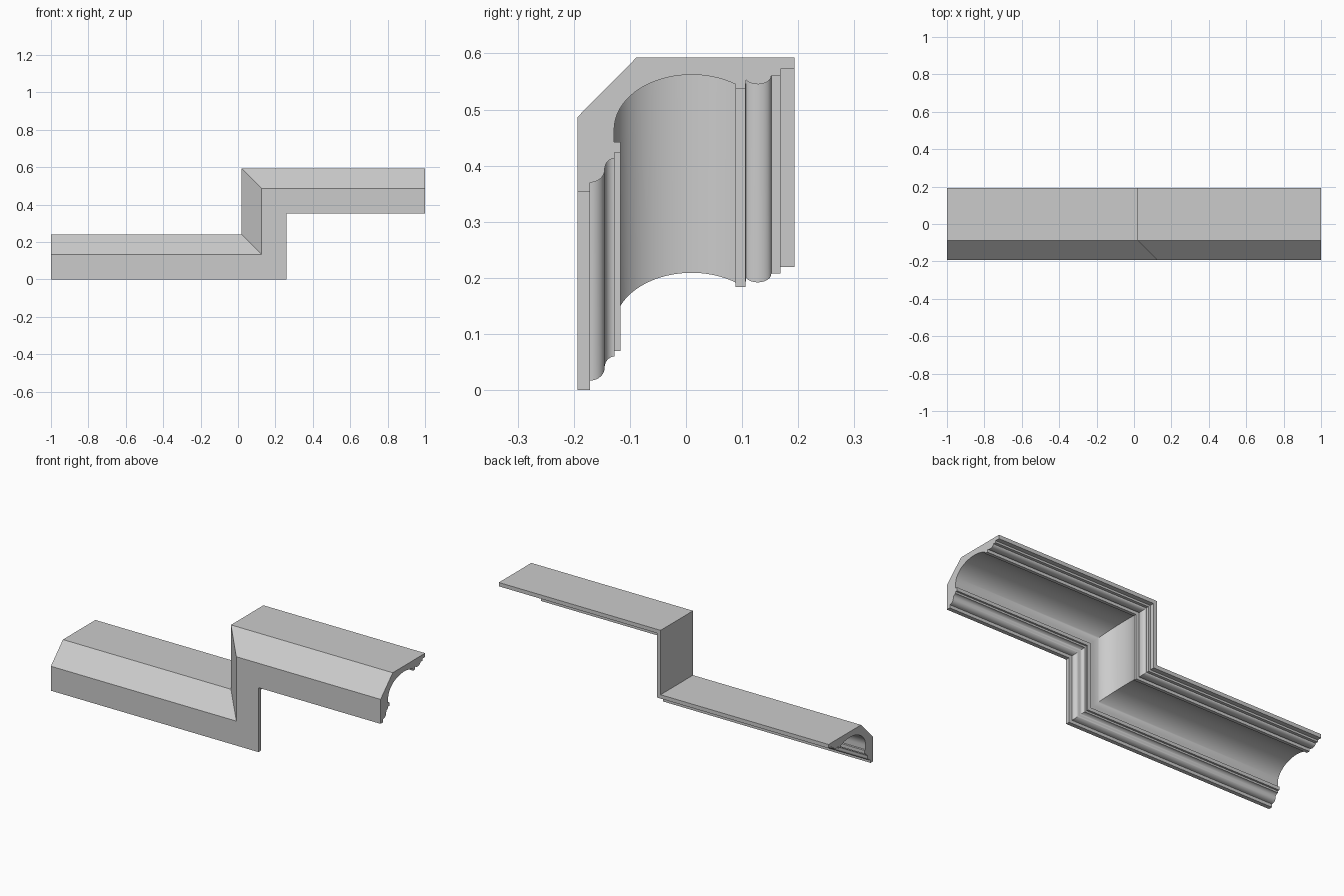
import bpy, bmesh
from math import sin, cos, radians

if "Cube" in bpy.data.objects:
    bpy.data.objects.remove(bpy.data.objects["Cube"])

RISE = 0.353      # height between the two runs
MITRE_X = 0.259   # x of the riser's inner face at profile height 0


def arc(cy, ch, a, b, start, end, n):
    """Elliptical arc in the profile plane (y, height), angles in degrees."""
    angles = [radians(start + (end - start) * i / n) for i in range(n + 1)]
    return [(cy + a * cos(t), ch + b * sin(t)) for t in angles]


# Moulding cross-section: chamfered back, then the moulded inner side
profile = [(0.193, 0.240), (-0.088, 0.240), (-0.193, 0.134), (-0.193, 0), (-0.171, 0)]
profile += arc(-0.171, 0.040, 0.026, 0.023, -90, 0, 10)             # small round
profile += arc(-0.127, 0.040, 0.018, 0.020, 180, 90, 10)[1:]        # small cove
profile += [(-0.127, 0.070), (-0.117, 0.070), (-0.117, 0.089), (-0.128, 0.089)]
profile += arc(0.010, 0.112, 0.138, 0.097, 180, 55.6, 32)           # large cove
profile += [(0.088, 0.184), (0.106, 0.184)]                         # fillet
profile += arc(0.128, 0.207, 0.024, 0.015, -152, 0, 14)             # bead
profile += [(0.152, 0.208), (0.168, 0.208), (0.168, 0.219), (0.193, 0.219)]

# Sweep with mitred corners: lower run, riser, upper run
stations = [lambda y, h: (-1, y, h),
            lambda y, h: (MITRE_X - h, y, h),
            lambda y, h: (MITRE_X - h, y, h + RISE),
            lambda y, h: (1, y, h + RISE)]
bm = bmesh.new()
rings = [[bm.verts.new(place(y, h)) for y, h in profile] for place in stations]
count = len(profile)
for r0, r1 in zip(rings, rings[1:]):
    for i in range(count):
        j = (i + 1) % count
        bm.faces.new((r0[i], r0[j], r1[j], r1[i]))

# End caps
bm.faces.new(rings[0])
bm.faces.new(rings[-1])
bmesh.ops.recalc_face_normals(bm, faces=bm.faces[:])

mesh = bpy.data.meshes.new("stepped_moulding")
bm.to_mesh(mesh)
bm.free()
obj = bpy.data.objects.new("stepped_moulding", mesh)
bpy.context.collection.objects.link(obj)
bpy.context.view_layer.objects.active = obj
obj.select_set(True)
bpy.ops.object.shade_smooth_by_angle(angle=radians(30))
